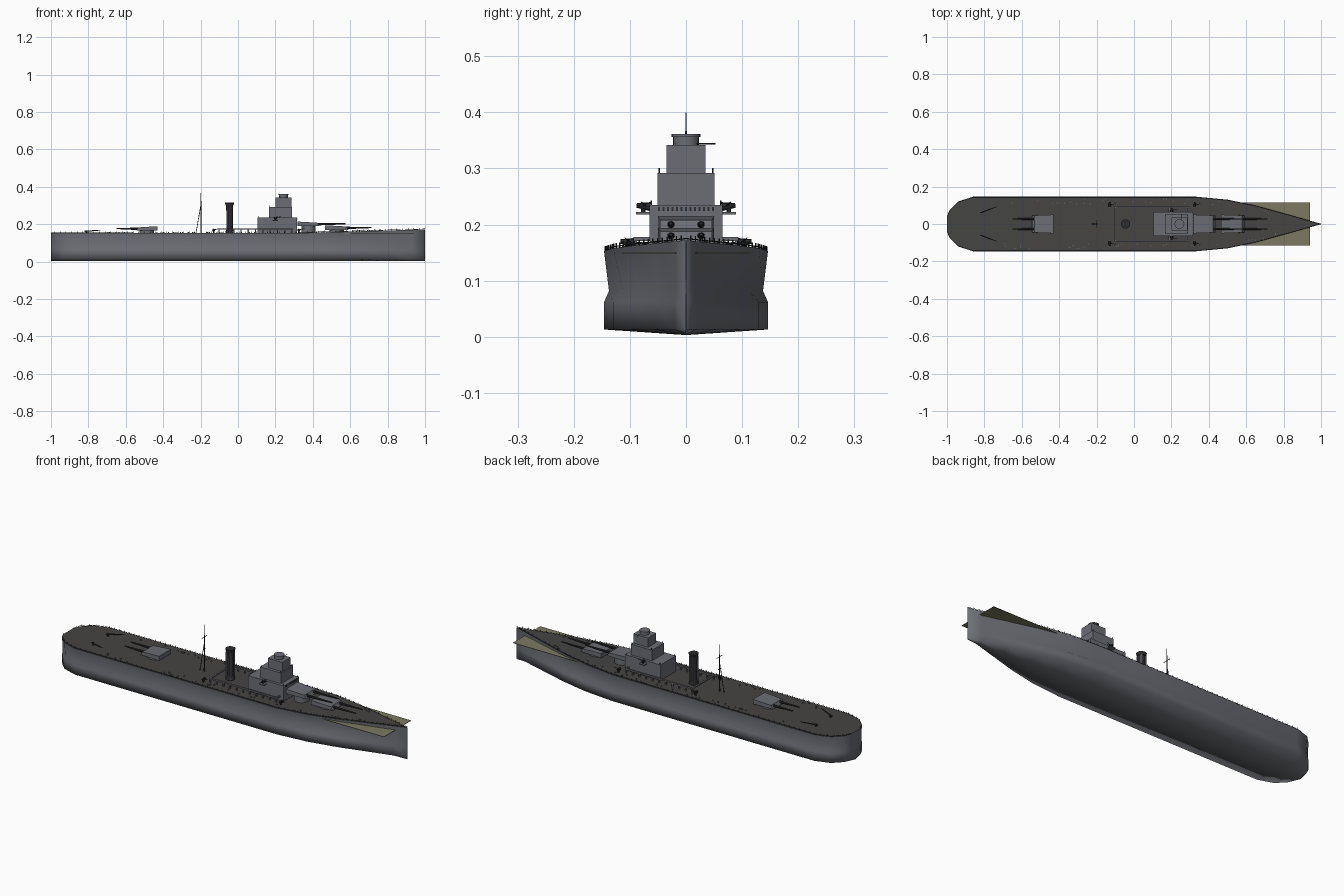
import bpy, bmesh, random
from math import radians
from mathutils import Matrix, Vector

old = bpy.data.objects.get("Cube")
if old:
    bpy.data.objects.remove(old)
random.seed(4)


def material(name, rgb):
    m = bpy.data.materials.new(name)
    m.use_nodes = True
    m.diffuse_color = (*rgb, 1)
    m.node_tree.nodes["Principled BSDF"].inputs["Base Color"].default_value = (*rgb, 1)
    return m


GREY = material("hull grey", (0.15, 0.155, 0.175))
DECK = material("deck dark grey", (0.06, 0.058, 0.056))
OLIVE = material("olive plate", (0.2, 0.19, 0.12))
BLACK = material("near black", (0.025, 0.025, 0.028))


def finish(name, bm, *mats, smooth=30):
    bmesh.ops.recalc_face_normals(bm, faces=bm.faces)
    mesh = bpy.data.meshes.new(name)
    bm.to_mesh(mesh)
    bm.free()
    ob = bpy.data.objects.new(name, mesh)
    bpy.context.collection.objects.link(ob)
    for m in mats:
        mesh.materials.append(m)
    bpy.ops.object.select_all(action="DESELECT")
    ob.select_set(True)
    bpy.context.view_layer.objects.active = ob
    bpy.ops.object.shade_smooth_by_angle(angle=radians(smooth))
    return ob


def box(bm, x0, x1, y0, y1, z0, z1):
    size = Matrix.Diagonal((x1 - x0, y1 - y0, z1 - z0, 1))
    mid = Matrix.Translation(((x0 + x1) / 2, (y0 + y1) / 2, (z0 + z1) / 2))
    return bmesh.ops.create_cube(bm, size=1, matrix=mid @ size)["verts"]


def rod(bm, a, b, r1, r2=None, sides=6):
    a, b = Vector(a), Vector(b)
    turn = (b - a).to_track_quat("Z", "Y").to_matrix().to_4x4()
    bmesh.ops.create_cone(bm, cap_ends=True, segments=sides, radius1=r1,
                          radius2=r1 if r2 is None else r2, depth=(b - a).length,
                          matrix=Matrix.Translation((a + b) / 2) @ turn)


# Hull: half widths along the length, lofted through a bulged section
STATIONS = [(-1, .04), (-.985, .075), (-.94, .12), (-.86, .146), (.33, .146),
            (.5, .13), (.65, .099), (.8, .057), (.93, .02), (1, .0005)]


def half_width(x):
    for (xa, wa), (xb, wb) in zip(STATIONS, STATIONS[1:]):
        if x <= xb:
            return wa + (wb - wa) * (x - xa) / (xb - xa)
    return 0


def deck_z(x):
    return .152 + .02 * max(0, (x - .3) / .7)


bm = bmesh.new()
rings = []
for x, w in STATIONS:
    waist = .94 if x < .4 else .86
    side = [(w, .013), (w, .062), (w * waist, .082), (w, deck_z(x))]
    section = [(0, .003)] + side + [(-y, z) for y, z in reversed(side)]
    rings.append([bm.verts.new((x, y, z)) for y, z in section])
n = len(rings[0])
for a, b in zip(rings, rings[1:]):
    for i in range(n):
        j = (i + 1) % n
        face = bm.faces.new((a[i], a[j], b[j], b[i]))
        face.material_index = 1 if i == n // 2 else 0
bm.faces.new(rings[0])
bm.faces.new(rings[-1])
finish("hull", bm, GREY, DECK, smooth=89)

# Wide plate crossing the bow
bm = bmesh.new()
box(bm, .5, .94, -.114, .116, .148, .15)
finish("bow_plate", bm, OLIVE)

# Deck railing
bm = bmesh.new()
for s in (-1, 1):
    for k in range(66):
        x = -.98 + k * .03
        y, z = s * half_width(x) * .985, deck_z(x)
        rod(bm, (x, y, z), (x, y, z + .009), .0013, sides=4)
    for (xa, wa), (xb, wb) in zip(STATIONS, STATIONS[1:]):
        rod(bm, (xa, s * wa * .985, deck_z(xa) + .003),
            (xb, s * wb * .985, deck_z(xb) + .003), .001, sides=4)
finish("deck_railing", bm, BLACK)

# Stepped bridge tower
for name, x0, x1, w, z0, z1 in [("tower_lower", .105, .315, .065, .15, .235),
                                ("tower_middle", .165, .29, .051, .235, .292),
                                ("tower_upper", .2, .286, .035, .292, .342)]:
    bm = bmesh.new()
    box(bm, x0, x1, -w, w, z0, z1)
    finish(name, bm, GREY)
bm = bmesh.new()
rod(bm, (.243, 0, .342), (.243, 0, .356), .023, sides=20)
rod(bm, (.243, 0, .356), (.243, 0, .361), .026, sides=20)
finish("tower_director", bm, GREY)

# Tower fittings: window row, rangefinder, corner stubs
bm = bmesh.new()
for k in range(13):
    y = -.048 + k * .008
    box(bm, .314, .317, y - .002, y + .002, .224, .231)
rod(bm, (.255, -.02, .344), (.255, .053, .344), .001)
for s in (-1, 1):
    for x in (.17, .285):
        rod(bm, (x, s * .048, .292), (x, s * .048, .301), .0014)
    for x in (.11, .21, .31):
        rod(bm, (x, s * .062, .235), (x, s * .062, .243), .0014)
finish("tower_fittings", bm, BLACK)

# Open gallery frame around the funnel and tower
bm = bmesh.new()
for y in (-.09, .09):
    box(bm, -.105, .295, y - .004, y + .004, .171, .178)
    for k in range(11):
        x = -.101 + k * .039
        box(bm, x - .003, x + .003, y - .003, y + .003, .15, .171)
for x in (-.101, .291):
    box(bm, x - .004, x + .004, -.086, .086, .171, .178)
finish("gallery_frame", bm, GREY)

# Funnel with ribs and a flared cap
bm = bmesh.new()
rod(bm, (-.045, 0, .15), (-.045, 0, .3), .017, .018, 16)
rod(bm, (-.045, 0, .3), (-.045, 0, .315), .021, .025, 16)
rod(bm, (-.045, 0, .15), (-.045, 0, .175), .024, .018, 16)
finish("funnel", bm, BLACK)
bm = bmesh.new()
for dx, dy in ((1, 1), (1, -1), (-1, 1), (-1, -1)):
    rod(bm, (-.045 + dx * .013, dy * .013, .15), (-.045 + dx * .013, dy * .013, .3), .0045)
finish("funnel_pipes", bm, GREY)

# Mast with a raking stay and yard
bm = bmesh.new()
rod(bm, (-.198, 0, .15), (-.198, 0, .4), .0035, .001)
rod(bm, (-.225, 0, .15), (-.199, 0, .3), .0018)
rod(bm, (-.198, -.022, .335), (-.198, .022, .335), .0015)
rod(bm, (-.198, -.013, .27), (-.198, .013, .27), .0015)
finish("mast", bm, BLACK)


# Main turrets: sloped house on a round base, with twin barrels
def turret(name, back, front, z, reach):
    d = 1 if front > back else -1
    bm = bmesh.new()
    for v in box(bm, min(back, front), max(back, front), -.05, .05, z, z + .024):
        if abs(v.co.x - front) < .001:
            v.co.y *= .92
            if v.co.z > z + .01:
                v.co.z -= .006
                v.co.x -= d * .012
    mid = (back + front) / 2
    rod(bm, (mid, 0, .15), (mid, 0, z), .038, sides=20)
    finish(name + "_turret", bm, GREY)
    bm = bmesh.new()
    for y in (-.027, .027):
        rod(bm, (front - d * .01, y, z + .01), (reach, y, z + .012), .0065, .003, 10)
    finish(name + "_barrels", bm, BLACK)


turret("forward_high", .318, .435, .19, .575)
turret("forward_low", .465, .59, .17, .715)
turret("aft", -.43, -.545, .165, -.65)

# Light guns beside the gallery and on the tower wings
bm = bmesh.new()
for s in (-1, 1):
    for x, y, z, base in ((-.13, .105, .168, .15), (.325, .105, .168, .15),
                          (.2, .076, .232, .22)):
        rod(bm, (x, s * y, base), (x, s * y, z), .004)
        rod(bm, (x, s * (y - .012), z), (x, s * (y + .012), z + .002), .008, .004, 8)
        rod(bm, (x, s * (y - .004), z + .002), (x + .03, s * (y + .004), z + .008), .0025, .001)
finish("light_guns", bm, BLACK)
bm = bmesh.new()
for s in (-1, 1):
    box(bm, .185, .215, s * .075 - .014, s * .075 + .014, .218, .222)
finish("gun_platforms", bm, GREY)

# Stern cranes
bm = bmesh.new()
for s in (-1, 1):
    rod(bm, (-.81, s * .062, .152), (-.81, s * .062, .166), .005)
    rod(bm, (-.82, s * .06, .162), (-.735, s * .092, .168), .0035, .002)
finish("stern_cranes", bm, BLACK)

# Small scattered deck fittings
bm = bmesh.new()
for k in range(60):
    x = random.uniform(-.7, .8)
    y = random.choice((-1, 1)) * half_width(x) * random.uniform(.72, .92)
    rod(bm, (x, y, deck_z(x)), (x, y, deck_z(x) + .006), .003)
finish("deck_fittings", bm, GREY)
